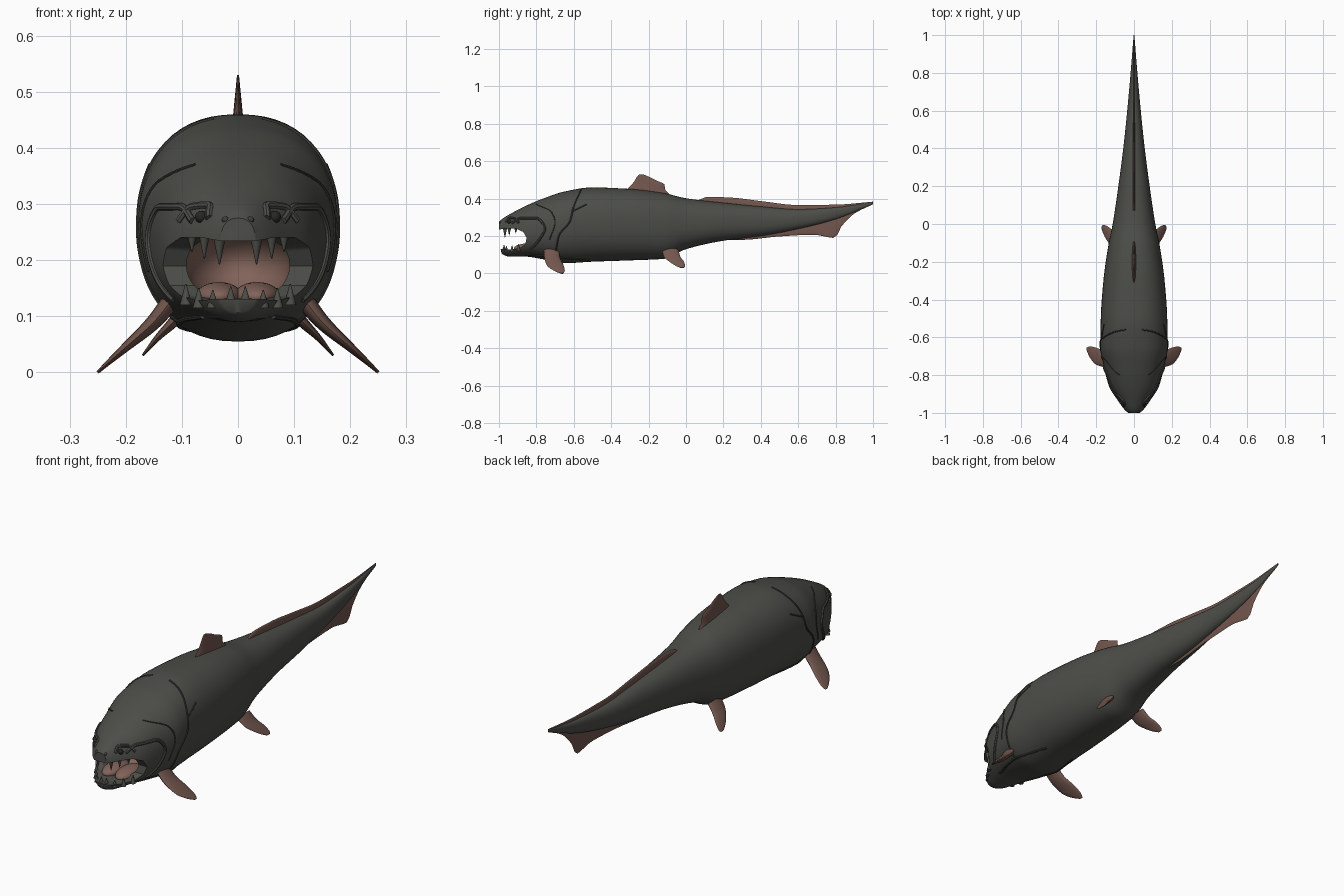
import bpy
import bmesh
from math import sin, cos, pi, copysign
from mathutils import Vector

cube = bpy.data.objects.get("Cube")
if cube:
    bpy.data.objects.remove(cube, do_unlink=True)


def make_material(name, rgb, roughness=0.7):
    mat = bpy.data.materials.new(name)
    mat.use_nodes = True
    mat.diffuse_color = (*rgb, 1)
    shader = mat.node_tree.nodes["Principled BSDF"]
    shader.inputs["Base Color"].default_value = (*rgb, 1)
    shader.inputs["Roughness"].default_value = roughness
    return mat


skin_grey = make_material("slate grey skin", (.072, .075, .065))
seam_grey = make_material("dark grey seam", (.045, .047, .041))
fin_brown = make_material("brown fin", (.17, .095, .075))
mouth_flesh = make_material("mouth flesh", (.22, .125, .10))
eye_black = make_material("eye black", (.02, .02, .02))


def finish(obj, name, mats, angle=0.7):
    obj.name = name
    obj.data.name = name
    obj.data.materials.clear()
    for mat in mats:
        obj.data.materials.append(mat)
    smooth(obj, angle)
    return obj


def smooth(obj, angle=0.7):
    bpy.ops.object.select_all(action="DESELECT")
    obj.select_set(True)
    bpy.context.view_layer.objects.active = obj
    bpy.ops.object.shade_smooth_by_angle(angle=angle)


def loft(name, rings, mats, base_rings=0):
    """Bridge equal rings; the first base_rings bands use the second material."""
    bm = bmesh.new()
    loops = [[bm.verts.new(p) for p in ring] for ring in rings]
    count = len(loops[0])
    for band, (a, b) in enumerate(zip(loops, loops[1:])):
        for i in range(count):
            j = (i + 1) % count
            face = bm.faces.new((a[i], a[j], b[j], b[i]))
            face.material_index = 1 if band < base_rings else 0
    bm.faces.new(loops[0])
    bm.faces.new(loops[-1])
    bmesh.ops.recalc_face_normals(bm, faces=bm.faces)
    mesh = bpy.data.meshes.new(name)
    bm.to_mesh(mesh)
    bm.free()
    obj = bpy.data.objects.new(name, mesh)
    bpy.context.collection.objects.link(obj)
    return finish(obj, name, mats)


def interpolate(rows, t):
    """Smooth interpolation without overshoot; the first column is the key."""
    last = len(rows) - 1
    k = 0
    while k < last - 1 and t > rows[k + 1][0]:
        k += 1
    span = rows[k + 1][0] - rows[k][0]
    u = (t - rows[k][0]) / span

    def slope(i, c):
        return (rows[i + 1][c] - rows[i][c]) / (rows[i + 1][0] - rows[i][0])

    def tangent(i, c):
        if i == 0 or i == last:
            return slope(min(i, last - 1), c)
        a, b = slope(i - 1, c), slope(i, c)
        return 2 * a * b / (a + b) if a * b > 0 else 0

    result = []
    for c in range(1, len(rows[0])):
        p, q = rows[k][c], rows[k + 1][c]
        m, n = tangent(k, c) * span, tangent(k + 1, c) * span
        v = u - 1
        result.append(p + (q - p) * u * u * (3 - 2 * u) + m * u * v * v + n * u * u * v)
    return result


# Body sections: y, bottom, top, half width, height of the widest point
BODY = [
    (-1, .20, .275, .03, .24), (-.985, .105, .29, .05, .21),
    (-.94, .09, .318, .085, .2), (-.86, .09, .36, .132, .21),
    (-.76, .075, .402, .158, .23), (-.65, .055, .438, .178, .26),
    (-.5, .063, .46, .176, .27), (-.3, .07, .452, .162, .27),
    (-.12, .078, .43, .137, .265), (0, .13, .402, .113, .265),
    (.2, .175, .378, .083, .275), (.4, .2, .358, .057, .28),
    (.6, .238, .343, .036, .29), (.8, .29, .353, .018, .325),
    (1, .372, .382, .002, .377)]
POWER = 2.3


def body_ring(y, count=56):
    low, high, half, mid = interpolate(BODY, y)
    ring = []
    for i in range(count):
        a = 2 * pi * i / count
        c, s = (copysign(abs(f) ** (2 / POWER), f) for f in (cos(a), sin(a)))
        ring.append((half * c, y, mid + s * (high - mid if s > 0 else mid - low)))
    return ring


def side_point(y, z, side):
    """Point on the flank at the given length and height."""
    low, high, half, mid = interpolate(BODY, y)
    r = min(1, abs((z - mid) / (high - mid if z > mid else mid - low)))
    return Vector((side * half * (1 - r ** POWER) ** (1 / POWER), y, z))


STEPS = 110
body = loft("body", [body_ring(-1 + 2 * (i / STEPS) ** 1.5) for i in range(STEPS + 1)],
            [skin_grey])


# Open mouth: a gape cut through the sides, then a deeper fleshy cavity
def ellipsoid(name, centre, radii, mat):
    bpy.ops.mesh.primitive_uv_sphere_add(segments=32, ring_count=20, location=centre)
    obj = bpy.context.object
    obj.scale = radii
    return finish(obj, name, [mat])


def carve(target, cutter):
    cutter.hide_render = True
    bpy.context.view_layer.objects.active = target
    mod = target.modifiers.new("carve", "BOOLEAN")
    mod.operation = "DIFFERENCE"
    mod.solver = "EXACT"
    mod.material_mode = "TRANSFER"
    mod.object = cutter
    bpy.ops.object.modifier_apply(modifier=mod.name)
    bpy.data.objects.remove(cutter, do_unlink=True)


GAPE = [(-1.05, .225), (-.97, .24), (-.91, .24), (-.87, .222), (-.852, .19),
        (-.86, .155), (-.89, .135), (-.94, .128), (-1.05, .135)]
carve(body, loft("gape_cutter", [[(x, y, z) for y, z in GAPE] for x in (-.3, .3)],
                 [skin_grey]))
carve(body, ellipsoid("cavity_cutter", (0, -.84, .192), (.093, .14, .072), mouth_flesh))
smooth(body)


# Fins: lens-shaped blades lofted through leading and trailing edges
def blade(name, rows, normal, thickness, base_rings=0, count=16):
    normal = Vector(normal).normalized()
    rings = []
    for i, (lead, trail) in enumerate(rows):
        lead, trail = Vector(lead), Vector(trail)
        mid, chord = (lead + trail) / 2, (trail - lead) / 2
        thick = thickness * (1 - .85 * i / (len(rows) - 1))
        rings.append([mid + chord * cos(2 * pi * k / count)
                      + normal * thick * sin(2 * pi * k / count) for k in range(count)])
    return loft(name, rings, [fin_brown, skin_grey], base_rings)


def resample(rows, steps=16):
    a, b = rows[0][0], rows[-1][0]
    keys = [a + (b - a) * i / steps for i in range(steps + 1)]
    return [(key, *interpolate(rows, key)) for key in keys]


# Paired fin rows: x, z, leading y, trailing y
PECTORAL = [(.11, .14, -.76, -.68), (.15, .09, -.758, -.675), (.2, .045, -.745, -.655),
            (.235, .014, -.705, -.648), (.25, 0, -.67, -.655)]
PELVIC = [(.085, .125, -.13, -.04), (.115, .09, -.118, -.03), (.145, .06, -.085, -.01),
          (.165, .036, -.045, -.004), (.17, .03, -.03, -.012)]
for side, word in ((1, "left"), (-1, "right")):
    for part, rows, thick in (("pectoral", PECTORAL, .018), ("pelvic", PELVIC, .014)):
        edges = [((side * x, lead, z), (side * x, trail, z))
                 for x, z, lead, trail in resample(rows)]
        blade(f"{word}_{part}_fin", edges, (side, 0, 1), thick, base_rings=6)

# Dorsal fin rows: z, leading y, trailing y
DORSAL = [(.425, -.34, -.09), (.45, -.315, -.112), (.475, -.29, -.115),
          (.5, -.272, -.165), (.52, -.26, -.205), (.53, -.25, -.23)]
blade("dorsal_fin", [((0, a, z), (0, b, z)) for z, a, b in resample(DORSAL)],
      (1, 0, 0), .012, base_rings=3)

# Tail membrane rows: y, lower edge, upper edge
TAIL_TOP = [(.06, .37, .39), (.12, .36, .41), (.25, .35, .405), (.4, .34, .387),
            (.6, .32, .366), (.8, .33, .368), (1, .374, .384)]
TAIL_LOW = [(.15, .18, .19), (.3, .18, .23), (.5, .198, .26), (.68, .207, .28),
            (.795, .19, .32), (.83, .25, .33), (.9, .32, .35), (1, .37, .38)]
for name, rows in (("upper_tail_fin", TAIL_TOP), ("lower_tail_fin", TAIL_LOW)):
    blade(name, [((0, y, a), (0, y, b)) for y, a, b in resample(rows, 40)],
          (1, 0, 0), .007)


# Raised seams that follow the flank, given as y and z
def ridge(name, path, side, radius, mat):
    keyed = [(i, *p) for i, p in enumerate(path)]
    points = [side_point(y, z, side) for _, y, z in resample(keyed, 8 * len(path))]
    curve = bpy.data.curves.new(name, "CURVE")
    curve.dimensions = "3D"
    curve.bevel_depth = radius
    curve.bevel_resolution = 2
    curve.use_fill_caps = True
    line = curve.splines.new("POLY")
    line.points.add(len(points) - 1)
    for dot, p in zip(line.points, points):
        dot.co = (*p, 1)
    obj = bpy.data.objects.new(name, curve)
    bpy.context.collection.objects.link(obj)
    bpy.ops.object.select_all(action="DESELECT")
    obj.select_set(True)
    bpy.context.view_layer.objects.active = obj
    bpy.ops.object.convert(target="MESH")
    finish(bpy.context.object, name, [mat])


RIDGES = {
    "cheek_plate": ([(-.93, .27), (-.88, .295), (-.8, .295), (-.755, .24),
                     (-.785, .18), (-.83, .13)], .007, skin_grey),
    "brow": ([(-.965, .275), (-.94, .298), (-.91, .295), (-.895, .27)], .007, skin_grey),
    "gill_seam": ([(-.56, .452), (-.6, .36), (-.62, .28), (-.68, .2), (-.7, .09)],
                  .004, seam_grey),
    "skull_seam": ([(-.8, .37), (-.72, .33), (-.7, .27), (-.73, .18)], .003, seam_grey),
    "shoulder_seam": ([(-.61, .33), (-.57, .35), (-.53, .37)], .003, seam_grey),
    "throat_seam": ([(-.86, .1), (-.75, .095), (-.62, .08), (-.52, .075)], .005, seam_grey)}


# Teeth: x, y, root z, tip z, radius
TEETH = [(.033, -.968, .255, .192, .014), (.06, -.945, .255, .203, .012),
         (.082, -.91, .25, .215, .01), (.013, -.973, .12, .153, .011),
         (.045, -.96, .115, .147, .011), (.07, -.93, .115, .15, .011),
         (.093, -.895, .12, .158, .011)]


def tooth(name, x, y, root, tip, radius):
    bpy.ops.mesh.primitive_cone_add(
        vertices=12, radius1=radius, radius2=.001, depth=abs(tip - root),
        location=(x, y, (root + tip) / 2), rotation=(pi if tip < root else 0, 0, 0))
    finish(bpy.context.object, name, [skin_grey])


for side, word in ((1, "left"), (-1, "right")):
    for name, (path, radius, mat) in RIDGES.items():
        ridge(f"{word}_{name}", path, side, radius, mat)
    for i, (x, *rest) in enumerate(TEETH):
        tooth(f"{word}_tooth_{i}", side * x, *rest)
    ellipsoid(f"{word}_eye", side_point(-.945, .277, side), (.011, .011, .011), eye_black)
    ellipsoid(f"{word}_nostril", (side * .022, -.992, .272), (.007, .006, .006), seam_grey)
    ellipsoid(f"{word}_tongue_lobe", (side * .034, -.84, .135), (.042, .08, .026),
              mouth_flesh)
